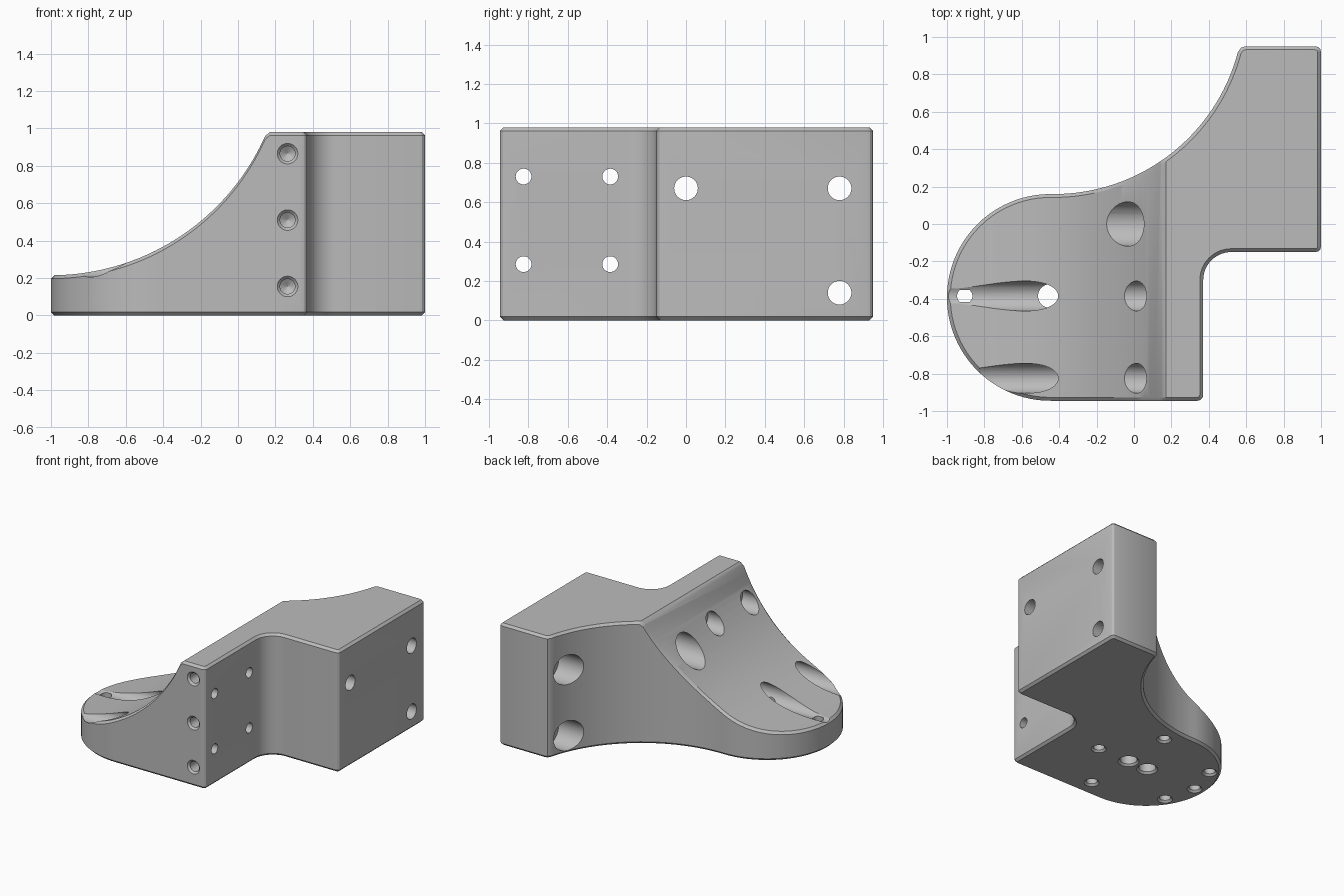
import bpy, bmesh, math
from mathutils import Vector

if "Cube" in bpy.data.objects:
    bpy.data.objects.remove(bpy.data.objects["Cube"])

HEIGHT, CHAMFER = 0.98, 0.018


def arc(cx, cy, r, a0, a1, n):
    return [(cx + r * math.cos(math.radians(a0 + (a1 - a0) * i / n)),
             cy + r * math.sin(math.radians(a0 + (a1 - a0) * i / n))) for i in range(n + 1)]


def inset(points, d):
    # mitred inward offset of a counter-clockwise outline
    out = []
    for i, p in enumerate(points):
        p = Vector(p)
        e0 = (p - Vector(points[i - 1])).normalized()
        e1 = (Vector(points[(i + 1) % len(points)]) - p).normalized()
        n0, n1 = Vector((-e0.y, e0.x)), Vector((-e1.y, e1.x))
        out.append(p + (n0 + n1) * d / (1 + n0.dot(n1)))
    return out


def top_height(x):
    # concave sweep up to the flat top, with a small chamfer at the crest
    if x >= 0.17:
        return HEIGHT
    if x > 0.145:
        return 0.959 + (x - 0.145) / 0.025 * (HEIGHT - 0.959)
    return 1.468 - math.sqrt(1.57 - (x + 1) ** 2)


def loft(bm, rings):
    # closed solid from a stack of rings
    loops = [[bm.verts.new(p) for p in ring] for ring in rings]
    n = len(loops[0])
    for a, b in zip(loops, loops[1:]):
        for i in range(n):
            j = (i + 1) % n
            bm.faces.new((a[i], a[j], b[j], b[i]))
    bm.faces.new(loops[0][::-1])
    bm.faces.new(loops[-1])


def make_object(name, bm):
    bmesh.ops.recalc_face_normals(bm, faces=bm.faces)
    mesh = bpy.data.meshes.new(name)
    bm.to_mesh(mesh)
    bm.free()
    obj = bpy.data.objects.new(name, mesh)
    bpy.context.collection.objects.link(obj)
    return obj


# Bracket body: plan outline, chamfered top and bottom
R = 0.03
outline = arc(0.37 - R, -0.945 + R, R, -90, 0, 3)
outline += arc(0.52, -0.30, 0.15, 180, 90, 14)
outline += arc(1 - R, -0.15 + R, R, -90, 0, 3)
outline += arc(1 - R, 0.95 - R, R, 0, 90, 3)
outline += [(0.595, 0.95), (0.572, 0.942)]
outline += arc(-0.43, 1.179, 1.019, -14.7, -90, 36)
outline += arc(-0.4475, -0.3925, 0.5525, 90, 270, 48)
inner = inset(outline, CHAMFER)

bm = bmesh.new()
loft(bm, [[(x, y, z) for x, y in pts] for pts, z in (
    (inner, 0), (outline, CHAMFER), (outline, HEIGHT - CHAMFER), (inner, HEIGHT))])
# Slice across x, then drop the top onto the concave sweep
for cut in [-0.96 + 1.105 * i / 36 for i in range(37)] + [0.17]:
    bmesh.ops.bisect_plane(bm, geom=bm.verts[:] + bm.edges[:] + bm.faces[:], dist=1e-5,
                           plane_co=(cut, 0, 0), plane_no=(1, 0, 0))
for v in bm.verts:
    if v.co.z > 0.5:
        v.co.z += top_height(v.co.x) - HEIGHT
body = make_object("bracket_body", bm)


def drill(start, axis, steps, sides=40):
    # cut a revolved (distance, radius) profile out of the body
    axis = Vector(axis)
    u = axis.orthogonal().normalized()
    w = axis.cross(u)
    angles = [2 * math.pi * i / sides for i in range(sides)]
    bm = bmesh.new()
    loft(bm, [[Vector(start) + axis * d + (u * math.cos(a) + w * math.sin(a)) * r
               for a in angles] for d, r in steps])
    cutter = make_object("hole_cutter", bm)
    cutter.hide_render = True
    mod = body.modifiers.new("hole", 'BOOLEAN')
    mod.operation, mod.solver, mod.object = 'DIFFERENCE', 'EXACT', cutter
    bpy.context.view_layer.objects.active = body
    bpy.ops.object.modifier_apply(modifier=mod.name)
    bpy.data.objects.remove(cutter)


def blind(start, axis, r, depth, cone):
    # chamfered blind hole with a drill-point end
    drill(start, axis, [(-0.05, r + 0.015), (0, r + 0.015), (0.015, r), (depth, r),
                        (depth + cone, r * 0.05 if cone > 0.005 else r)])


# Small counterbored holes through the inner wall
for y in (-0.825, -0.385):
    for z in (0.285, 0.73):
        drill((-1.2, y, z), (1, 0, 0), [(0, 0.08), (1.33, 0.08), (1.33, 0.04), (2.3, 0.04)])
# Large counterbored holes through the outer block
for y, z in ((0, 0.67), (0.78, 0.67), (0.78, 0.14)):
    drill((-1.2, y, z), (1, 0, 0), [(0, 0.119), (1.87, 0.119), (1.87, 0.06), (2.3, 0.06)])
# Row of blind holes in the front face
for z in (0.155, 0.51, 0.865):
    blind((0.265, -0.945, z), (0, 1, 0), 0.04, 0.18, 0.025)
# Ring of blind holes and two larger ones underneath
for x, y in ((0.015, -0.385), (-0.905, -0.385), (-0.265, 0.03), (-0.265, -0.80),
             (-0.835, -0.13), (-0.835, -0.64)):
    blind((x, y, 0), (0, 0, 1), 0.041, 0.209, 0.003)
for x in (-0.45, -0.27):
    blind((x, -0.385, 0), (0, 0, 1), 0.063, 0.25, 0.035)

# Finish
grey = bpy.data.materials.new("plain grey")
grey.diffuse_color = (0.5, 0.5, 0.5, 1)
grey.use_nodes = True
grey.node_tree.nodes["Principled BSDF"].inputs["Base Color"].default_value = grey.diffuse_color
body.data.materials.clear()
body.data.materials.append(grey)
for p in body.data.polygons:
    p.material_index = 0
body.select_set(True)
bpy.context.view_layer.objects.active = body
bpy.ops.object.shade_smooth_by_angle(angle=math.radians(28))
